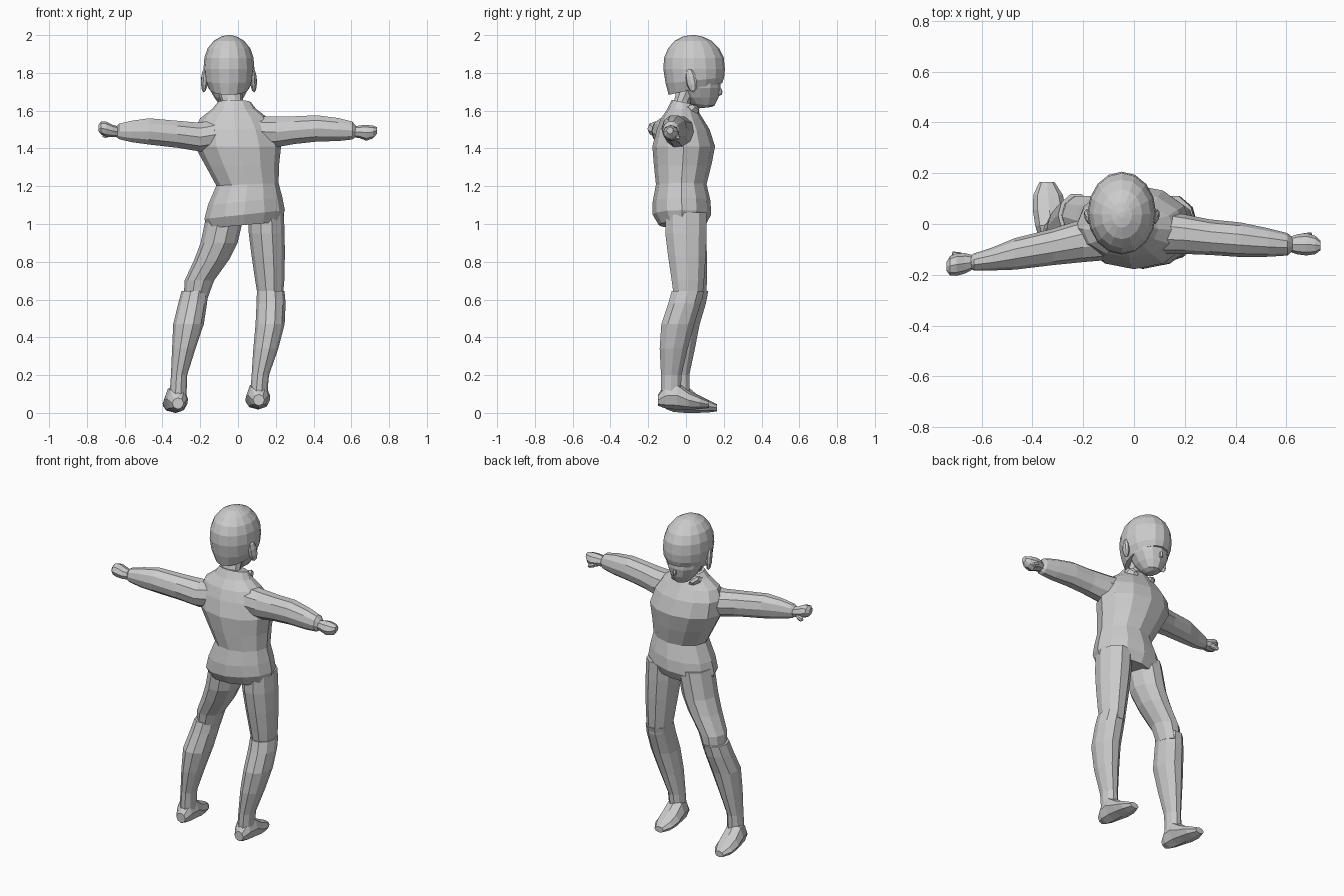
import bpy, bmesh, math
from mathutils import Vector

PLANES = {'z': (Vector((1, 0, 0)), Vector((0, 1, 0))),
          'x': (Vector((0, 1, 0)), Vector((0, 0, 1))),
          'y': (Vector((1, 0, 0)), Vector((0, 0, 1)))}


def loft(name, rings, axis='z', n=8):
    """Skin elliptical rings (x, y, z, radius_u, radius_v, x_slope, y_slope) lying across an axis."""
    u, v = PLANES[axis]
    bm = bmesh.new()
    loops = []
    for r in rings:
        sx, sy = (tuple(r[5:]) + (0, 0))[:2]
        loop = []
        for i in range(n):
            a = 2 * math.pi * i / n
            off = u * r[3] * math.cos(a) + v * r[4] * math.sin(a)
            if axis == 'z':
                off.z += sx * off.x + sy * off.y
            loop.append(bm.verts.new(Vector(r[:3]) + off))
        loops.append(loop)
    for a, b in zip(loops, loops[1:]):
        for i in range(n):
            j = (i + 1) % n
            bm.faces.new((a[i], a[j], b[j], b[i]))
    bm.faces.new(loops[0])
    bm.faces.new(loops[-1])
    bmesh.ops.recalc_face_normals(bm, faces=bm.faces)
    me = bpy.data.meshes.new(name)
    bm.to_mesh(me)
    bm.free()
    ob = bpy.data.objects.new(name, me)
    bpy.context.collection.objects.link(ob)
    return ob


def blob(name, loc, scale, rot=(0, 0, 0), seg=8, rings=5):
    bpy.ops.mesh.primitive_uv_sphere_add(segments=seg, ring_count=rings, location=loc, rotation=rot)
    ob = bpy.context.object
    ob.name = name
    ob.scale = scale
    return ob


# Head: hair cap, face, nose, ears, neck
HX = -0.048
loft("hair", [(HX, .05, 1.715, .105, .142, 0, .22), (HX, .047, 1.76, .128, .155, 0, .1),
              (HX, .043, 1.82, .135, .163), (HX, .042, 1.88, .13, .158),
              (HX, .04, 1.93, .113, .135), (HX, .038, 1.97, .08, .098),
              (HX, .036, 1.993, .04, .05), (HX, .036, 2.0, .01, .012)], n=16)
loft("face", [(HX, .095, 1.615, .025, .03, 0, .1), (HX, .088, 1.632, .05, .062, 0, -.1),
              (HX, .08, 1.67, .078, .092), (HX, .075, 1.72, .105, .108),
              (HX, .07, 1.80, .115, .11)], n=12)
blob("nose", (HX, .178, 1.70), (.012, .015, .022), seg=6, rings=4)
for side, s in (("left", -1), ("right", 1)):
    blob("ear_" + side, (HX + s * .13, .028, 1.76), (.018, .03, .065), (.2, 0, -s * .3))
loft("neck", [(-.03, -.025, 1.58, .065, .05), (-.032, -.02, 1.65, .058, .046),
              (-.045, .01, 1.72, .068, .06)], n=10)

# Jacket with flared, tilted hem
loft("jacket", [(.035, -.02, .995, .195, .125, .09), (.035, -.022, 1.05, .213, .155, .11),
                (.038, -.023, 1.12, .197, .153, .1), (.05, -.025, 1.21, .165, .134, .04),
                (.022, -.018, 1.31, .195, .152), (0, -.012, 1.41, .228, .166),
                (-.015, -.015, 1.50, .215, .14), (-.02, -.022, 1.56, .18, .11),
                (-.02, -.02, 1.61, .115, .078), (-.02, -.015, 1.645, .088, .06, 0, -.2)], n=12)
for side, s in (("left", -1), ("right", 1)):
    blob("collar_" + side, (-.02 + s * .07, .035, 1.60), (.025, .045, .035), (-.6, s * .5, s * .5), 6, 4)

# Sleeves and fists
loft("sleeve_left", [(-.08, -.05, 1.48, .09, .085), (-.2, -.065, 1.46, .085, .08),
                     (-.32, -.09, 1.475, .072, .075), (-.47, -.118, 1.49, .062, .073),
                     (-.56, -.138, 1.49, .045, .06), (-.63, -.15, 1.49, .034, .043),
                     (-.645, -.15, 1.487, .024, .028)], 'x', 10)
loft("fist_left", [(-.63, -.15, 1.487, .026, .028), (-.665, -.155, 1.493, .04, .033),
                   (-.70, -.16, 1.503, .044, .04), (-.725, -.165, 1.508, .038, .034),
                   (-.738, -.167, 1.508, .018, .018)], 'x')
loft("sleeve_right", [(.07, -.03, 1.49, .09, .085), (.2, -.04, 1.487, .078, .085),
                      (.3, -.052, 1.497, .07, .077), (.42, -.062, 1.506, .068, .073),
                      (.53, -.073, 1.50, .056, .064), (.605, -.08, 1.495, .044, .05),
                      (.625, -.08, 1.49, .026, .03)], 'x', 10)
loft("fist_right", [(.61, -.08, 1.488, .028, .028), (.645, -.08, 1.488, .04, .034),
                    (.68, -.08, 1.483, .044, .042), (.715, -.083, 1.487, .036, .034),
                    (.735, -.085, 1.495, .018, .018)], 'x')
blob("thumb_left", (-.69, -.125, 1.475), (.035, .016, .016), (0, -.4, -.3), 6, 4)
blob("thumb_right", (.675, -.05, 1.465), (.035, .016, .016), (0, .4, .3), 6, 4)

# Thighs
loft("thigh_left", [(-.225, .035, .60, .062, .075), (-.205, .03, .70, .078, .085),
                    (-.14, .015, .81, .092, .1), (-.10, .005, .90, .098, .11),
                    (-.065, 0, 1.06, .1, .115)], n=10)
loft("thigh_right", [(.172, .012, .60, .064, .078), (.168, .01, .70, .077, .09),
                     (.16, .005, .83, .088, .105), (.152, 0, .95, .095, .115),
                     (.147, 0, 1.06, .095, .115)], n=10)

# Boot shafts with a small step at the knee
loft("boot_left", [(-.318, -.035, .08, .045, .055), (-.312, -.035, .20, .043, .055),
                   (-.287, -.027, .34, .062, .078), (-.262, -.015, .47, .081, .092),
                   (-.24, .02, .58, .076, .09), (-.228, .035, .645, .071, .087)], n=10)
loft("boot_right", [(.11, -.08, .10, .045, .055), (.118, -.078, .20, .046, .057),
                    (.147, -.065, .34, .066, .078), (.17, -.043, .47, .077, .092),
                    (.175, -.008, .58, .077, .09), (.173, .01, .645, .073, .09)], n=10)


# Feet
def foot(name, x, y, z, toe):
    rows = [(0, .03, .02, .08), (.04, .052, .005, .14), (.10, .062, 0, .15),
            (.16, .066, 0, .10), (.22, .058, .002, .07), (.27, .03, .008, .045)]
    loft(name, [(x + toe * d / .27, y + d, z + (a + b) / 2, w, (b - a) / 2)
                for d, w, a, b in rows], 'y')


foot("foot_left", -.318, -.105, .0, -.025)
foot("foot_right", .11, -.148, .018, -.01)
